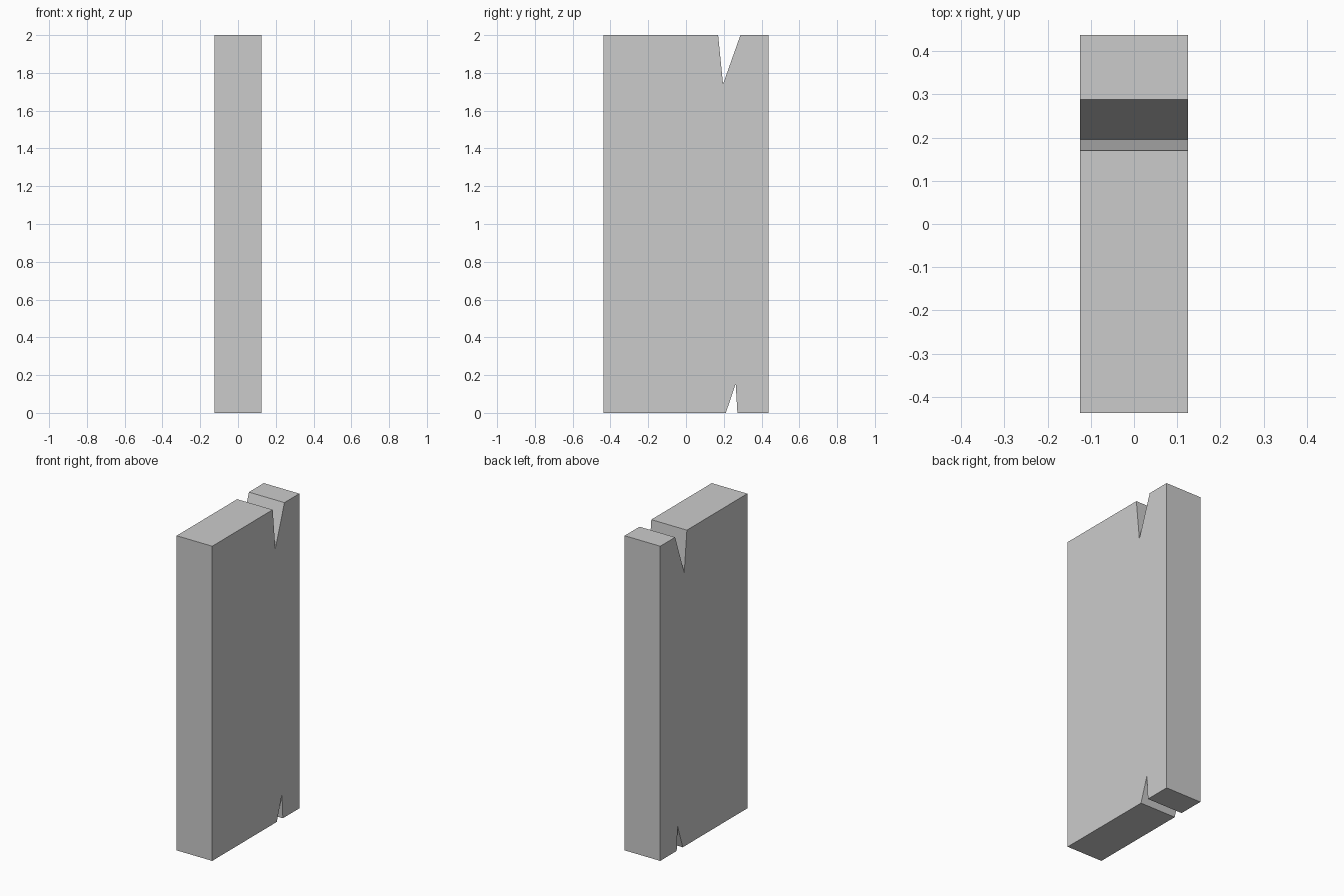
import bpy, bmesh

if "Cube" in bpy.data.objects:
    bpy.data.objects.remove(bpy.data.objects["Cube"])

HALF_W, HALF_D, HEIGHT = 0.125, 0.4375, 2.0

# Side profile (y, z): upright slab with a V notch in the bottom and top edges
bottom_notch = [(0.211, 0), (0.263, 0.155), (0.272, 0)]
top_notch = [(0.288, HEIGHT), (0.196, 1.74), (0.17, HEIGHT)]
profile = ([(-HALF_D, 0)] + bottom_notch + [(HALF_D, 0), (HALF_D, HEIGHT)]
           + top_notch + [(-HALF_D, HEIGHT)])

# Extrude the profile across the slab's thickness
bm = bmesh.new()
face = bm.faces.new([bm.verts.new((-HALF_W, y, z)) for y, z in profile])
extruded = bmesh.ops.extrude_face_region(bm, geom=[face])["geom"]
bmesh.ops.translate(bm, vec=(2 * HALF_W, 0, 0),
                    verts=[g for g in extruded if isinstance(g, bmesh.types.BMVert)])
# Keep the starting face as the closing side
if not face.is_valid:
    bm.verts.ensure_lookup_table()
    bmesh.ops.holes_fill(bm, edges=bm.edges[:])
bmesh.ops.recalc_face_normals(bm, faces=bm.faces[:])

mesh = bpy.data.meshes.new("notched_slab")
bm.to_mesh(mesh)
bm.free()
slab = bpy.data.objects.new("notched_slab", mesh)
bpy.context.collection.objects.link(slab)
